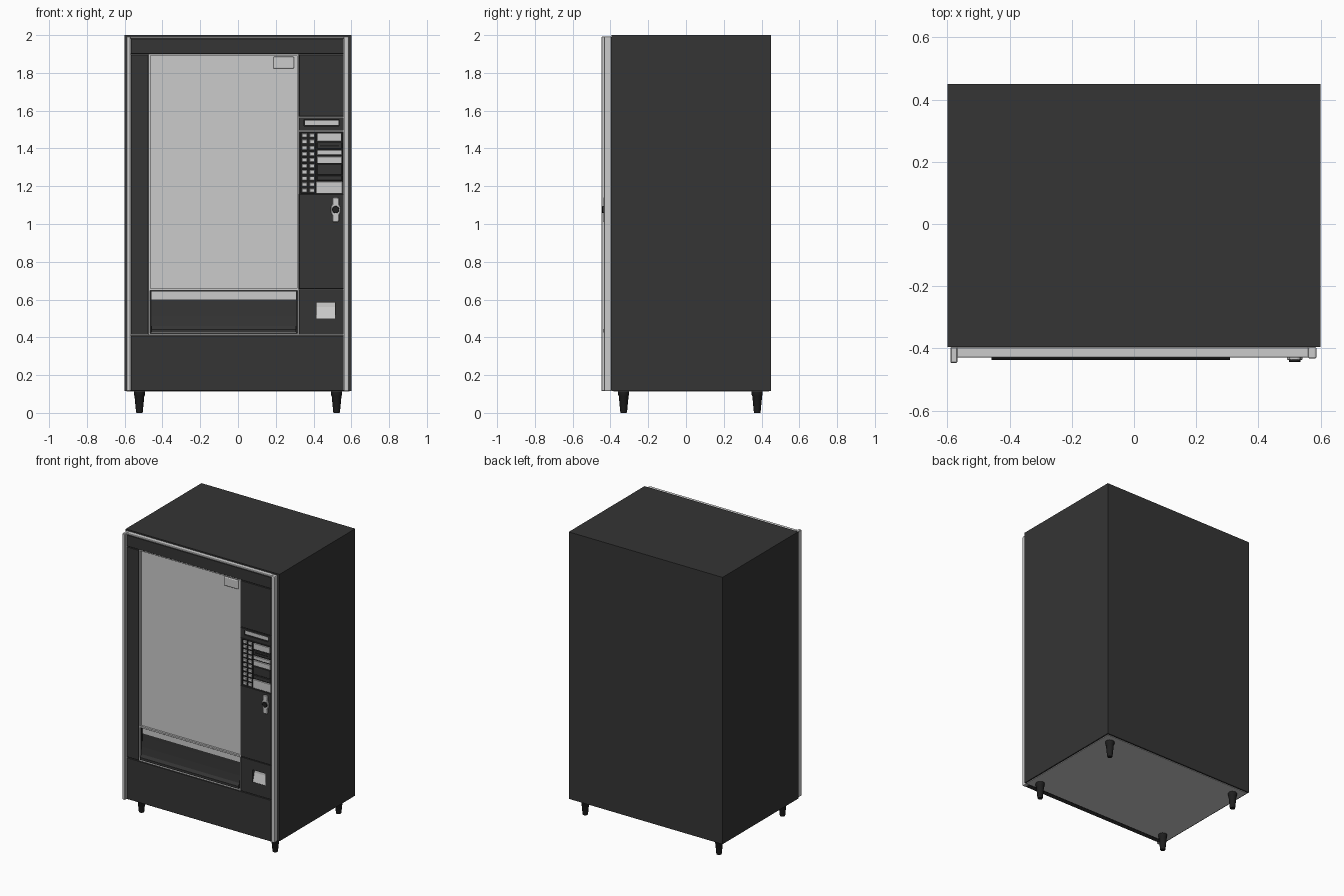
import bpy, bmesh, math

if "Cube" in bpy.data.objects:
    bpy.data.objects.remove(bpy.data.objects["Cube"])


def material(name, v):
    m = bpy.data.materials.new(name)
    m.diffuse_color = (v, v, v, 1)
    m.use_nodes = True
    m.node_tree.nodes["Principled BSDF"].inputs["Base Color"].default_value = m.diffuse_color
    return m


DARK = material("charcoal", 0.035)
BLACK = material("black", 0.014)
GREY = None


def finish(bm, name, mat, bevel=0.0, segs=1):
    bmesh.ops.recalc_face_normals(bm, faces=bm.faces)
    me = bpy.data.meshes.new(name)
    bm.to_mesh(me)
    bm.free()
    ob = bpy.data.objects.new(name, me)
    bpy.context.collection.objects.link(ob)
    if mat:
        me.materials.append(mat)
    if bevel:
        b = ob.modifiers.new("bevel", 'BEVEL')
        b.width, b.segments = bevel, segs
    return ob


def add_box(bm, x0, x1, y0, y1, z0, z1):
    vs = bmesh.ops.create_cube(bm, size=1)["verts"]
    for v in vs:
        v.co.x = x1 if v.co.x > 0 else x0
        v.co.y = y1 if v.co.y > 0 else y0
        v.co.z = z1 if v.co.z > 0 else z0


def box(name, x0, x1, y0, y1, z0, z1, mat=DARK, bevel=0.0, segs=1):
    bm = bmesh.new()
    add_box(bm, x0, x1, y0, y1, z0, z1)
    return finish(bm, name, mat, bevel, segs)


def frame(name, outer, inner, y0, y1, mat=DARK):
    """Rectangular ring; outer and inner are x0, x1, z0, z1."""
    a, b, c, d = outer
    e, f, g, h = inner
    bm = bmesh.new()
    add_box(bm, a, e, y0, y1, c, d)
    add_box(bm, f, b, y0, y1, c, d)
    add_box(bm, e, f, y0, y1, c, g)
    add_box(bm, e, f, y0, y1, h, d)
    return finish(bm, name, mat)


def prism(name, pts, axis, a, b, mat=DARK, bevel=0.0):
    """Extrude a profile: (y, z) points along x, or (x, z) points along y."""
    put = (lambda p, t: (t, p[0], p[1])) if axis == 'x' else (lambda p, t: (p[0], t, p[1]))
    bm = bmesh.new()
    f = bm.faces.new([bm.verts.new(put(p, a)) for p in pts])
    r = bmesh.ops.extrude_face_region(bm, geom=[f])
    for v in r["geom"]:
        if isinstance(v, bmesh.types.BMVert):
            v.co[0 if axis == 'x' else 1] = b
    return finish(bm, name, mat, bevel)


BACK, MID, FRONT = -0.395, -0.410, -0.430

# Cabinet, underside and door backing
box("cabinet", -0.6, 0.6, BACK, 0.45, 0.117, 2.0)
box("underside_plate", -0.59, 0.59, -0.385, 0.44, 0.113, 0.118, GREY)
box("door_backing", -0.585, 0.58, MID, BACK, 0.118, 1.985, GREY)

# Bright metal trim around the door; hinge edge stands proud on the left
prism("left_trim", [(-0.59, 0.115), (-0.568, 0.115), (-0.568, 1.992), (-0.59, 1.992)],
      'y', -0.447, BACK, GREY, 0.003)
box("right_trim", 0.56, 0.587, FRONT - 0.003, BACK, 0.115, 1.992, GREY, 0.006, 2)
box("top_trim", -0.57, 0.562, FRONT, BACK, 1.982, 1.992, GREY, 0.003)

# Dark door panels with thin grey seams between them
for name, x0, x1, z0, z1 in (
        ("header_panel", -0.567, 0.559, 1.901, 1.981),
        ("left_panel", -0.567, -0.474, 0.414, 1.897),
        ("kick_panel", -0.567, 0.559, 0.117, 0.409),
        ("upper_right_panel", 0.323, 0.559, 1.569, 1.897),
        ("lower_right_panel", 0.323, 0.559, 0.656, 1.158)):
    box(name, x0, x1, FRONT, BACK, z0, z1, DARK, 0.0015)

# Window
frame("window_frame", (-0.473, 0.321, 0.648, 1.9), (-0.464, 0.313, 0.658, 1.893),
      -0.427, MID, GREY)
box("window_glass", -0.464, 0.313, -0.413, -0.405, 0.658, 1.893, GREY)
box("window_badge", 0.188, 0.296, -0.424, -0.412, 1.822, 1.886, GREY, 0.01, 3)

# Delivery opening with a flap that sweeps out to a lip at the bottom
frame("delivery_frame", (-0.473, 0.321, 0.412, 0.648), (-0.466, 0.315, 0.42, 0.647),
      -0.428, MID, GREY)
frame("delivery_gap", (-0.466, 0.315, 0.42, 0.648), (-0.458, 0.308, 0.424, 0.642),
      -0.416, MID, BLACK)
flap = [(-0.408, 0.644), (-0.411, 0.58), (-0.416, 0.51), (-0.423, 0.46),
        (-0.437, 0.442), (-0.437, 0.425), (-0.40, 0.425), (-0.40, 0.644)]
prism("delivery_flap", flap, 'x', -0.458, 0.308)

# Price display
frame("display_frame", (0.323, 0.559, 1.494, 1.565), (0.35, 0.535, 1.52, 1.553), FRONT, MID)
box("display_recess", 0.35, 0.535, -0.418, MID, 1.52, 1.553, BLACK)
box("display_window", 0.354, 0.531, -0.425, MID, 1.525, 1.549, GREY)

# Control area: recessed board, border, keypad and payment plates
box("control_board", 0.323, 0.559, -0.42, MID, 1.16, 1.491, BLACK)
frame("control_border", (0.323, 0.559, 1.16, 1.491), (0.331, 0.553, 1.164, 1.485), FRONT, MID)
bm = bmesh.new()
for row in range(10):
    for x in (0.352, 0.392):
        z = 1.468 - row * 0.0323
        add_box(bm, x - 0.014, x + 0.014, -0.428, -0.418, z - 0.0105, z + 0.0105)
finish(bm, "keypad_keys", GREY, 0.002)
box("keypad_divider", 0.410, 0.414, FRONT, MID, 1.164, 1.485)
for name, x0, x1, z0, z1, mat in (
        ("bill_plate", 0.418, 0.546, 1.437, 1.48, GREY),
        ("bill_mouth", 0.418, 0.55, 1.398, 1.43, DARK),
        ("card_plate", 0.418, 0.55, 1.366, 1.39, GREY),
        ("coin_plate", 0.418, 0.55, 1.322, 1.358, GREY),
        ("coin_panel", 0.418, 0.55, 1.26, 1.318, DARK),
        ("blank_panel", 0.418, 0.55, 1.23, 1.256, DARK),
        ("instruction_plate", 0.414, 0.553, 1.162, 1.224, GREY)):
    box(name, x0, x1, -0.427, -0.415, z0, z1, mat, 0.002)
box("bill_slot", 0.435, 0.535, -0.429, -0.42, 1.41, 1.417, BLACK)

# Lock: plate with a wide waist, and a round cylinder
half = [(0.012, 1.14), (0.018, 1.132), (0.017, 1.105), (0.025, 1.09),
        (0.025, 1.062), (0.017, 1.045), (0.018, 1.018), (0.012, 1.01)]
cx = 0.517
plate = [(cx + x, z) for x, z in half] + [(cx - x, z) for x, z in reversed(half)]
prism("lock_plate", plate, 'y', -0.438, -0.425, GREY, 0.003)
ring = [(cx + 0.019 * math.cos(i * math.pi / 12), 1.076 + 0.019 * math.sin(i * math.pi / 12))
        for i in range(24)]
prism("lock_cylinder", ring, 'y', -0.444, -0.43, BLACK, 0.002)

# Change return: opening with a sloping tray
frame("change_return_panel", (0.323, 0.559, 0.414, 0.652), (0.415, 0.514, 0.5, 0.585),
      FRONT, MID)
prism("change_return_tray", [(-0.428, 0.5), (-0.426, 0.505), (-0.411, 0.56), (-0.41, 0.585),
                             (-0.40, 0.585), (-0.40, 0.5)], 'x', 0.415, 0.514, GREY)

# Tapered feet
for side, x in (("left", -0.522), ("right", 0.522)):
    for end, y in (("front", -0.33), ("back", 0.377)):
        bm = bmesh.new()
        loops = []
        for r, z in ((0.016, 0.0), (0.018, 0.006), (0.026, 0.09), (0.029, 0.094), (0.029, 0.118)):
            loops.append([bm.verts.new((x + r * math.cos(i * math.pi / 8),
                                        y + r * math.sin(i * math.pi / 8), z)) for i in range(16)])
        for a, b in zip(loops, loops[1:]):
            for i in range(16):
                f = bm.faces.new((a[i], a[(i + 1) % 16], b[(i + 1) % 16], b[i]))
                f.smooth = True
        bm.faces.new(loops[0])
        bm.faces.new(loops[-1])
        finish(bm, f"{end}_{side}_foot", BLACK)
